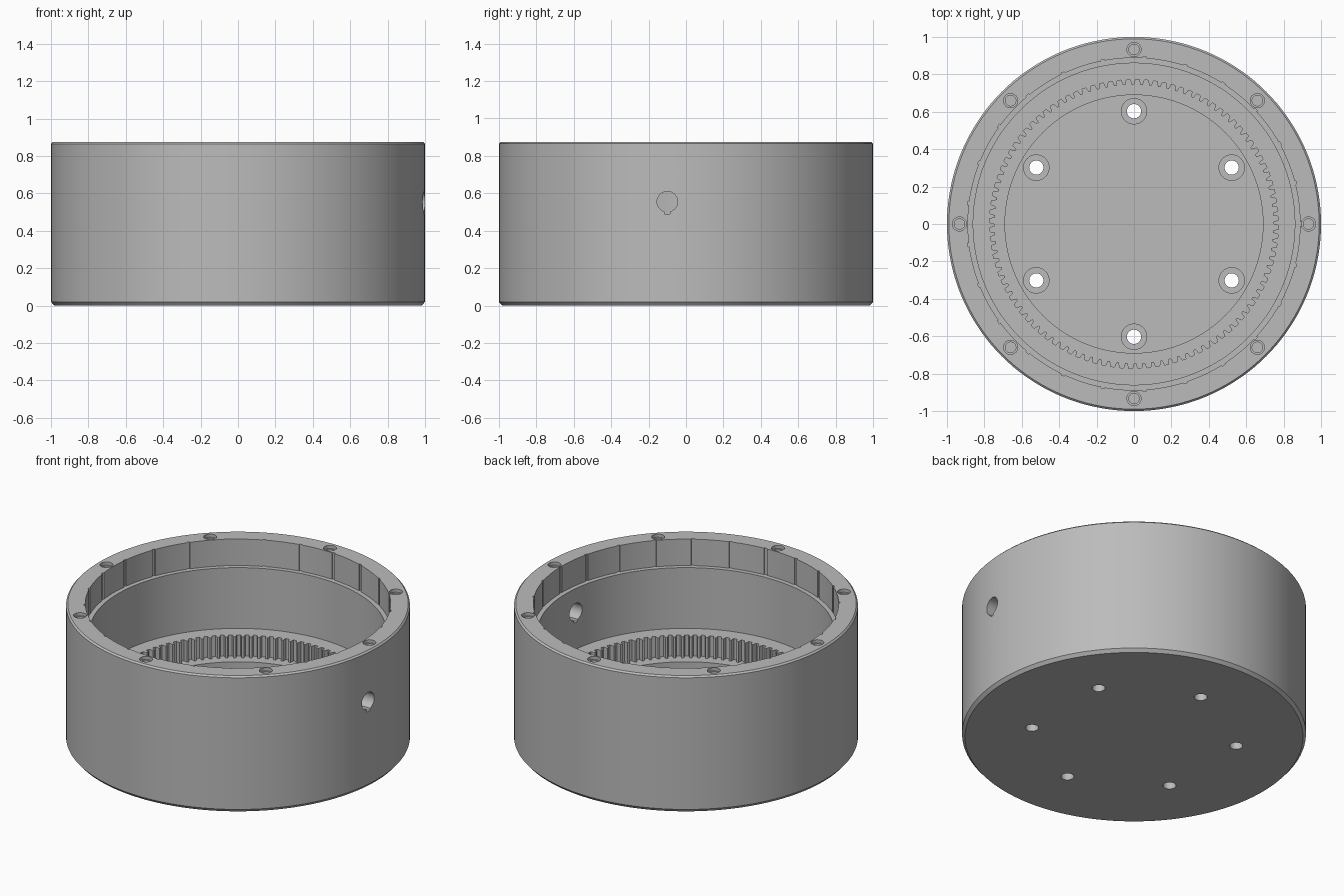
import bpy, bmesh
from math import cos, sin, pi, radians
from mathutils import Matrix

cube = bpy.data.objects.get("Cube")
if cube:
    bpy.data.objects.remove(cube, do_unlink=True)

steel = bpy.data.materials.new("grey_metal")
steel.use_nodes = True
GREY = (0.5, 0.5, 0.5, 1)
steel.diffuse_color = GREY
steel.node_tree.nodes["Principled BSDF"].inputs["Base Color"].default_value = GREY


def circle(r, n=144):
    return [(r, 2 * pi * i / n) for i in range(n)]


def stack(bm, rings, matrix=Matrix()):
    """Closed solid through polar outlines: [(outline, z), ...] from bottom to top."""
    loops = [[bm.verts.new(matrix @ Matrix.Translation((r * cos(a), r * sin(a), z)).translation)
              for r, a in outline] for outline, z in rings]
    n = len(loops[0])
    for low, high in zip(loops, loops[1:]):
        for i in range(n):
            j = (i + 1) % n
            bm.faces.new((low[i], low[j], high[j], high[i]))
    bm.faces.new(loops[0][::-1])
    bm.faces.new(loops[-1])


def solid(name, rings, matrices=(Matrix(),)):
    bm = bmesh.new()
    for m in matrices:
        stack(bm, rings, m)
    mesh = bpy.data.meshes.new(name)
    bm.to_mesh(mesh)
    bm.free()
    mesh.materials.append(steel)
    obj = bpy.data.objects.new(name, mesh)
    bpy.context.collection.objects.link(obj)
    return obj


def around(count, radius, start=0):
    angles = [start + 2 * pi * i / count for i in range(count)]
    return [Matrix.Translation((radius * cos(a), radius * sin(a), 0)) for a in angles]


def prism(outline, low, high):
    return [(outline, low), (outline, high)]


# Outer drum with chamfered top and bottom edges
housing = solid("ring_gear_housing", [(circle(0.983), 0), (circle(1), 0.02),
                                      (circle(1), 0.865), (circle(0.99), 0.875)])

# Upper pocket outline with shallow vertical grooves
pocket = []
for k in range(25):
    a = radians(14.4 * k)
    half = 0.011
    pocket += [(0.888, a - half), (0.895, a - half), (0.895, a + half), (0.888, a + half)]
    pocket += [(0.888, a + radians(14.4) * t / 6) for t in range(1, 6)]

# Internal gear outline
TEETH = 100
pitch = 2 * pi / TEETH
gear = []
for k in range(TEETH):
    gear += [(r, pitch * (k + t)) for r, t in
             ((0.745, 0.0), (0.745, 0.26), (0.772, 0.42), (0.772, 0.84))]

# Round side port with a small key notch at its lower edge
port = [(0.068 if abs(i) <= 2 else 0.055, 2 * pi * i / 64) for i in range(-32, 32)]
port_place = Matrix.Translation((0, -0.1, 0.555)) @ Matrix.Rotation(pi / 2, 4, "Y")

cutters = [
    solid("main_cavity", prism(circle(0.86), 0.315, 1)),
    solid("upper_pocket", prism(pocket, 0.705, 1.1)),
    solid("gear_recess", prism(gear, 0.18, 0.5)),
    solid("floor_recess", prism(circle(0.69), 0.10, 0.4)),
    solid("floor_bolt_seats", prism(circle(0.068, 40), 0.05, 0.3), around(6, 0.603, pi / 2)),
    solid("floor_bolt_holes", prism(circle(0.038, 32), -0.1, 0.25), around(6, 0.603, pi / 2)),
    solid("rim_hole_seats", prism(circle(0.038, 32), 0.855, 1), around(8, 0.933)),
    solid("rim_holes", prism(circle(0.028, 32), 0.72, 1.05), around(8, 0.933)),
    solid("side_port", prism(port, 0.7, 1.1), [port_place]),
]

# Cut every recess and hole out of the drum
bpy.ops.object.select_all(action="DESELECT")
housing.select_set(True)
bpy.context.view_layer.objects.active = housing
for cutter in cutters:
    cutter.hide_render = True
    mod = housing.modifiers.new(cutter.name, "BOOLEAN")
    mod.operation = "DIFFERENCE"
    mod.solver = "EXACT"
    mod.object = cutter
    bpy.ops.object.modifier_apply(modifier=mod.name)
    bpy.data.objects.remove(cutter, do_unlink=True)

bpy.ops.object.shade_smooth_by_angle(angle=radians(25))
